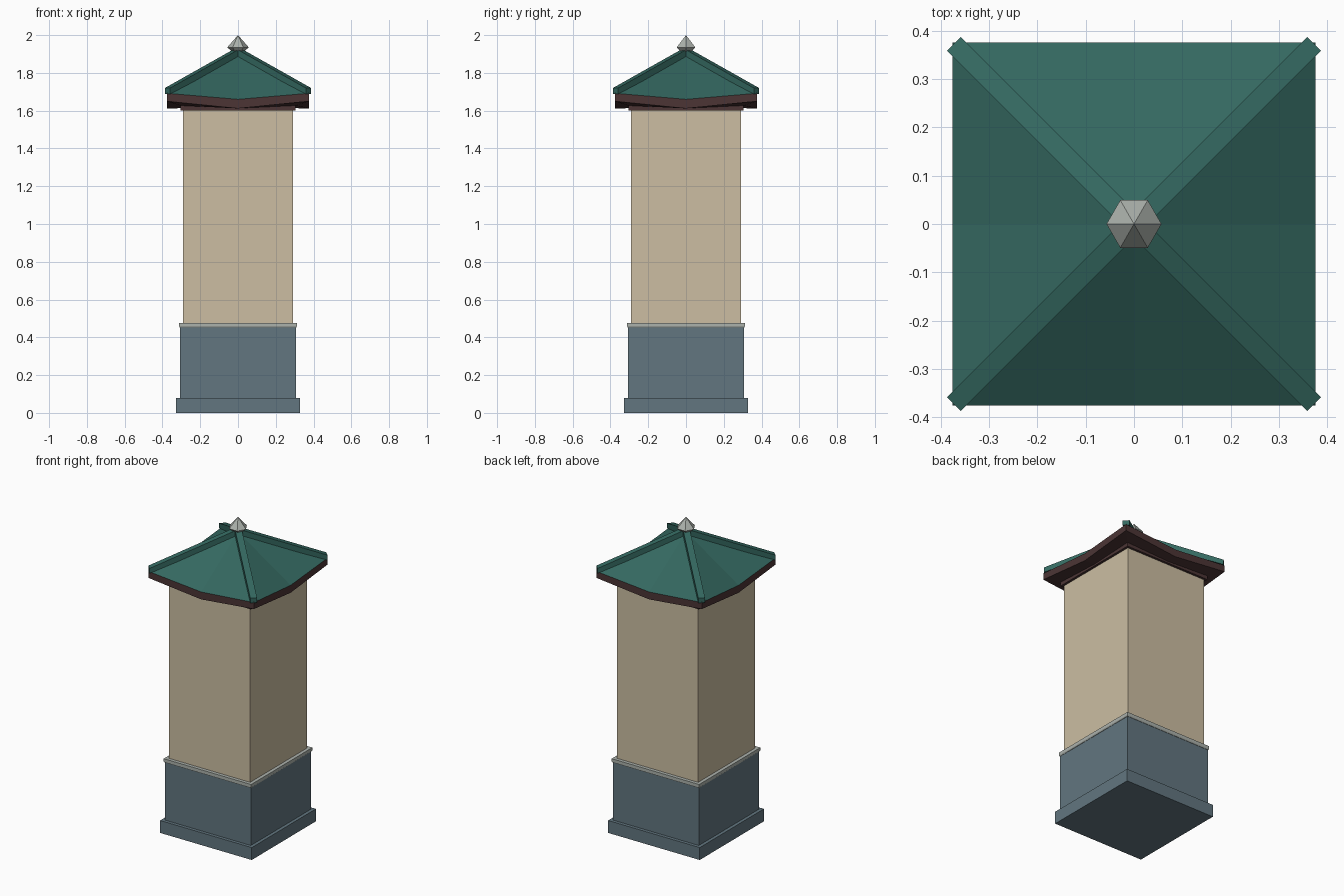
import bpy, bmesh
from math import cos, sin, pi
from mathutils import Vector, Matrix

cube = bpy.data.objects.get("Cube")
if cube:
    bpy.data.objects.remove(cube, do_unlink=True)


def material(name, r, g, b):
    colour = [((c / 255 + 0.055) / 1.055) ** 2.4 for c in (r, g, b)] + [1]
    m = bpy.data.materials.new(name)
    m.use_nodes = True
    m.diffuse_color = colour
    bsdf = next(n for n in m.node_tree.nodes if n.type == 'BSDF_PRINCIPLED')
    bsdf.inputs["Base Color"].default_value = colour
    return m


slate = material("slate blue stone", 98, 118, 128)
stone = material("pale grey stone", 172, 178, 172)
plaster = material("tan plaster", 204, 190, 162)
green = material("green tile", 52, 104, 96)
wood = material("dark brown wood", 76, 53, 53)


def build(name, rings, mat, caps=True):
    """Loft closed rings of points into a flat-shaded solid."""
    bm = bmesh.new()
    loops = [[bm.verts.new(p) for p in ring] for ring in rings]
    for a, b in zip(loops, loops[1:]):
        n = max(len(a), len(b))
        for i in range(n):
            j = (i + 1) % n
            face = [a[i % len(a)], a[j % len(a)], b[j % len(b)], b[i % len(b)]]
            bm.faces.new(list(dict.fromkeys(face)))
    if caps:
        for loop in (loops[0], loops[-1]):
            if len(loop) > 2:
                bm.faces.new(loop)
    bmesh.ops.recalc_face_normals(bm, faces=bm.faces)
    mesh = bpy.data.meshes.new(name)
    bm.to_mesh(mesh)
    bm.free()
    mesh.materials.append(mat)
    obj = bpy.data.objects.new(name, mesh)
    bpy.context.collection.objects.link(obj)
    return obj


def square(half, z):
    return [(x * half, y * half, z) for x, y in ((-1, -1), (1, -1), (1, 1), (-1, 1))]


def eave(half, corner_z, middle_z):
    """Square ring of corners and edge middles, with lifted corners."""
    ring = []
    for k in range(4):
        turn = Matrix.Rotation(k * pi / 2, 3, 'Z')
        ring.append(turn @ Vector((-half, -half, corner_z)))
        ring.append(turn @ Vector((0, -half, middle_z)))
    return ring


# Stepped base and tower body
build("plinth", [square(0.327, 0), square(0.327, 0.08)], slate)
build("base", [square(0.306, 0.08), square(0.306, 0.455)], slate)
build("base_trim", [square(0.308, 0.452), square(0.312, 0.458),
                    square(0.312, 0.477)], stone)
build("tower_wall", [square(0.29, 0.477), square(0.29, 1.605)], plaster)
build("wall_cap", [square(0.305, 1.602), square(0.305, 1.63)], wood)

# Eave boards and soffit with upturned corners
build("eaves", [[(0, 0, 1.613)], eave(0.305, 1.627, 1.613),
                eave(0.376, 1.65, 1.612), eave(0.376, 1.692, 1.66)], wood, False)

# Tiled pyramid roof
APEX = 1.905
build("roof", [eave(0.376, 1.692, 1.66), [(0, 0, APEX)]], green, False)

# Ridge beams along the four hips
REACH, HALF = 0.5275, 0.02
for k, label in enumerate(("back_left", "back_right", "front_right", "front_left")):
    turn = Matrix.Rotation(pi / 4 + k * pi / 2, 3, 'Z')
    ends = []
    for r, low, high in ((0, APEX - 0.02, APEX + 0.025), (REACH, 1.688, 1.72)):
        ends.append([turn @ Vector(p) for p in ((r, -HALF, low), (r, HALF, low),
                                                (r, HALF, high), (r, -HALF, high))])
    build("ridge_" + label, ends, green)

# Six-sided finial
hexagon = [(0.057 * cos(i * pi / 3), 0.057 * sin(i * pi / 3), 1.935) for i in range(6)]
build("finial", [[(0, 0, 1.885)], hexagon, [(0, 0, 2.0)]], stone, False)
